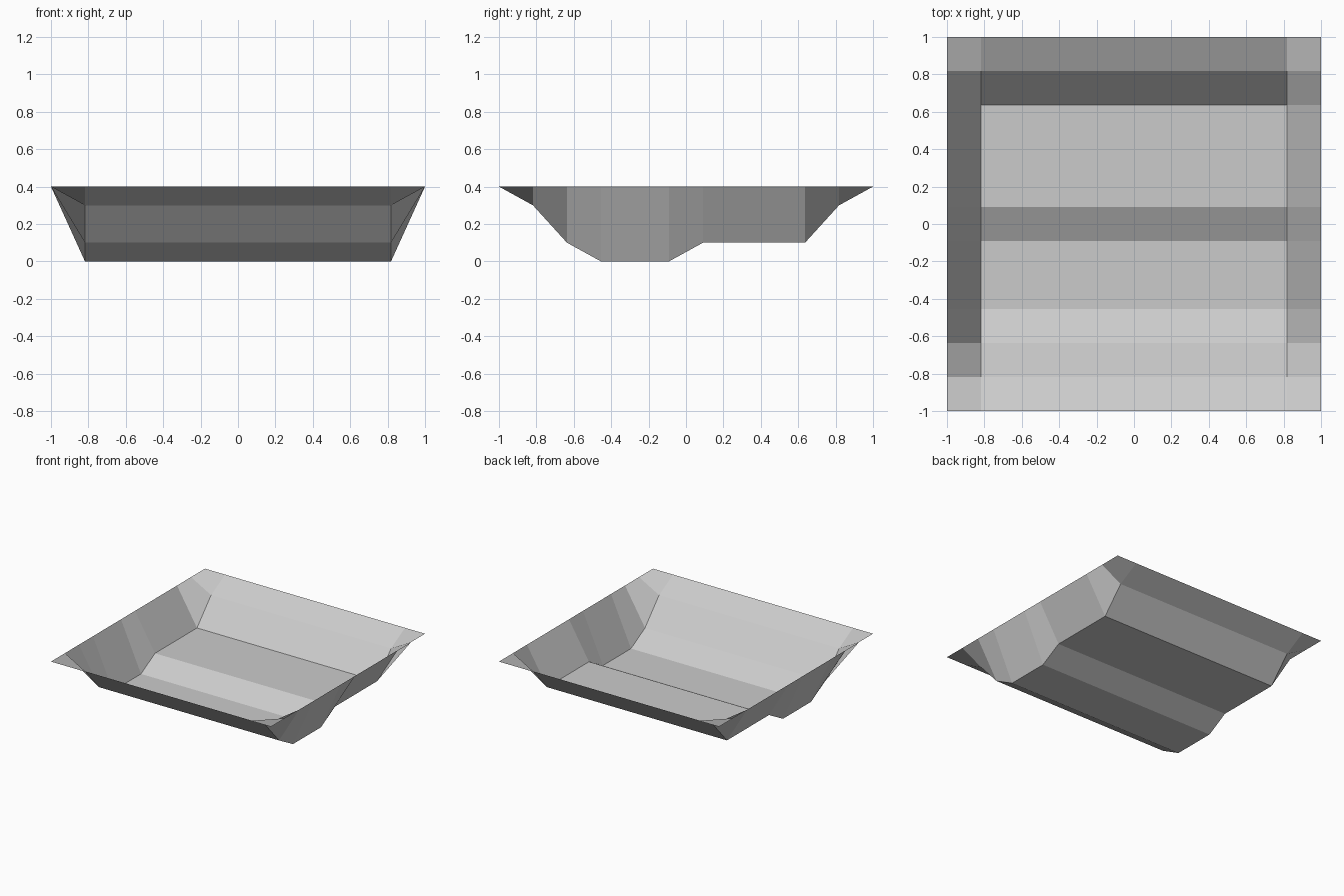
import bpy, bmesh

if "Cube" in bpy.data.objects:
    bpy.data.objects.remove(bpy.data.objects["Cube"])

# Height of the basin floor for each row of the grid, front to back
PROFILE = [0.4, 0.3, 0.1, 0, 0, 0, 0.1, 0.1, 0.1, 0.1, 0.3, 0.4]
RIM = 0.4
CELLS = len(PROFILE) - 1

# Terrain basin: an 11 x 11 cell sheet, lowered inside a level rim
bm = bmesh.new()
bmesh.ops.create_grid(bm, x_segments=CELLS, y_segments=CELLS, size=1)
for v in bm.verts:
    row = round((v.co.y + 1) / 2 * CELLS)
    on_side = abs(v.co.x) > 0.95
    v.co.z = RIM if on_side else PROFILE[row]

mesh = bpy.data.meshes.new("terrain_basin")
bm.to_mesh(mesh)
bm.free()
basin = bpy.data.objects.new("terrain_basin", mesh)
bpy.context.collection.objects.link(basin)
